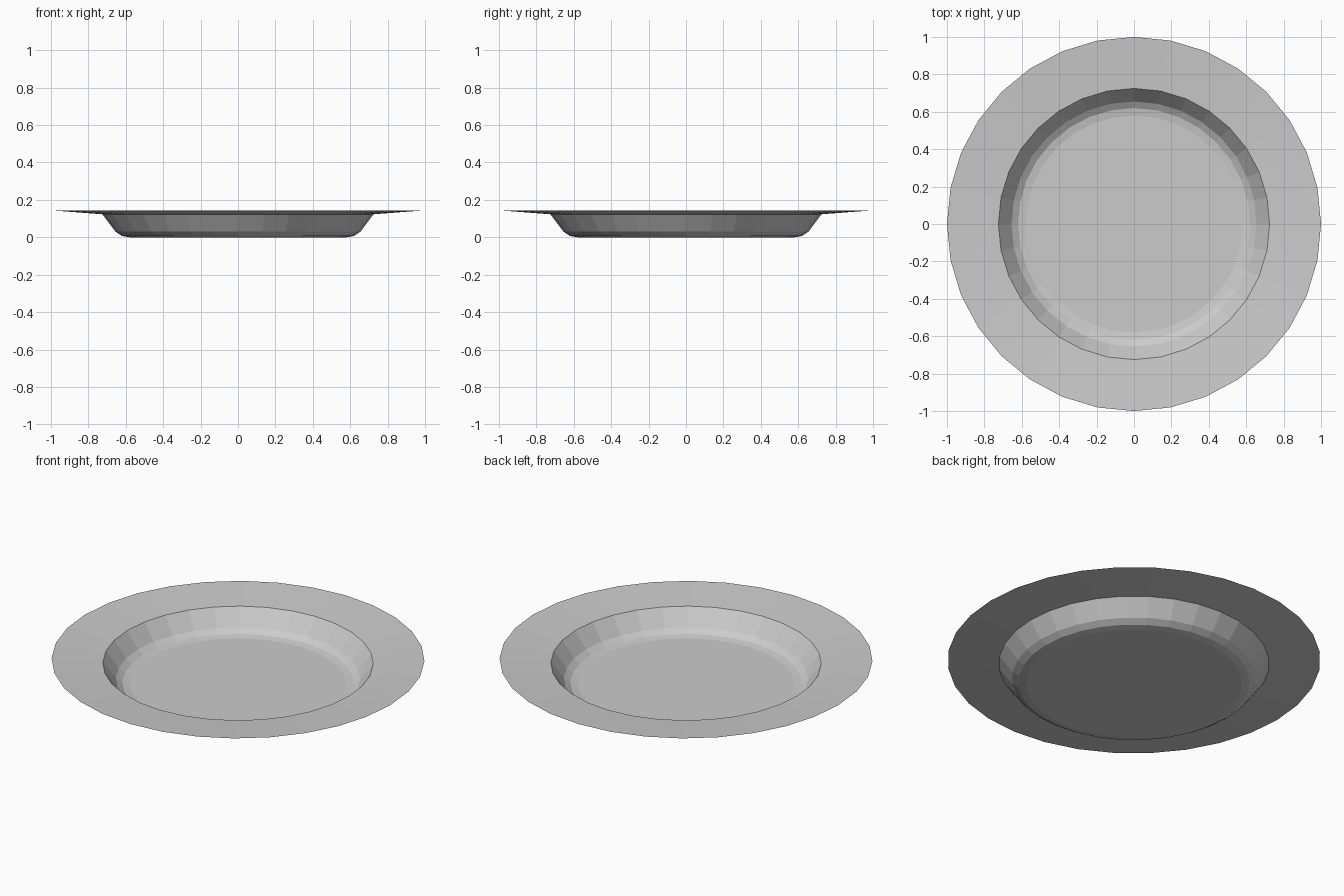
import bpy
import bmesh
from math import radians

cube = bpy.data.objects.get("Cube")
if cube:
    bpy.data.objects.remove(cube, do_unlink=True)

SIDES = 32

# Light grey glaze
glaze = bpy.data.materials.new("light grey")
glaze.use_nodes = True
colour = (0.6, 0.6, 0.6, 1)
glaze.diffuse_color = colour
glaze.node_tree.nodes["Principled BSDF"].inputs["Base Color"].default_value = colour

# Thin plate profile (radius, height): floor, rounded foot, sloping wall, wide rim
profile = [(0, 0.002), (0.58, 0), (0.62, 0.007), (0.655, 0.03), (0.725, 0.123), (1, 0.144)]
profile[0] = (0, 0)

# Spin the profile into a faceted plate
bm = bmesh.new()
verts = [bm.verts.new((r, 0, z)) for r, z in profile]
edges = [bm.edges.new(pair) for pair in zip(verts, verts[1:])]
bmesh.ops.spin(bm, geom=verts + edges, cent=(0, 0, 0), axis=(0, 0, 1),
               angle=radians(360), steps=SIDES, use_duplicate=False)
bmesh.ops.remove_doubles(bm, verts=bm.verts, dist=0.0005)

# Merge the floor wedges into one flat disc
floor = [f for f in bm.faces if all(v.co.z < 0.001 for v in f.verts)]
bmesh.ops.dissolve_faces(bm, faces=floor, use_verts=True)

# Inside of the plate faces up
bm.normal_update()
bmesh.ops.reverse_faces(bm, faces=[f for f in bm.faces if f.normal.z < 0])

mesh = bpy.data.meshes.new("plate")
bm.to_mesh(mesh)
bm.free()
mesh.materials.append(glaze)
plate = bpy.data.objects.new("plate", mesh)
bpy.context.collection.objects.link(plate)
